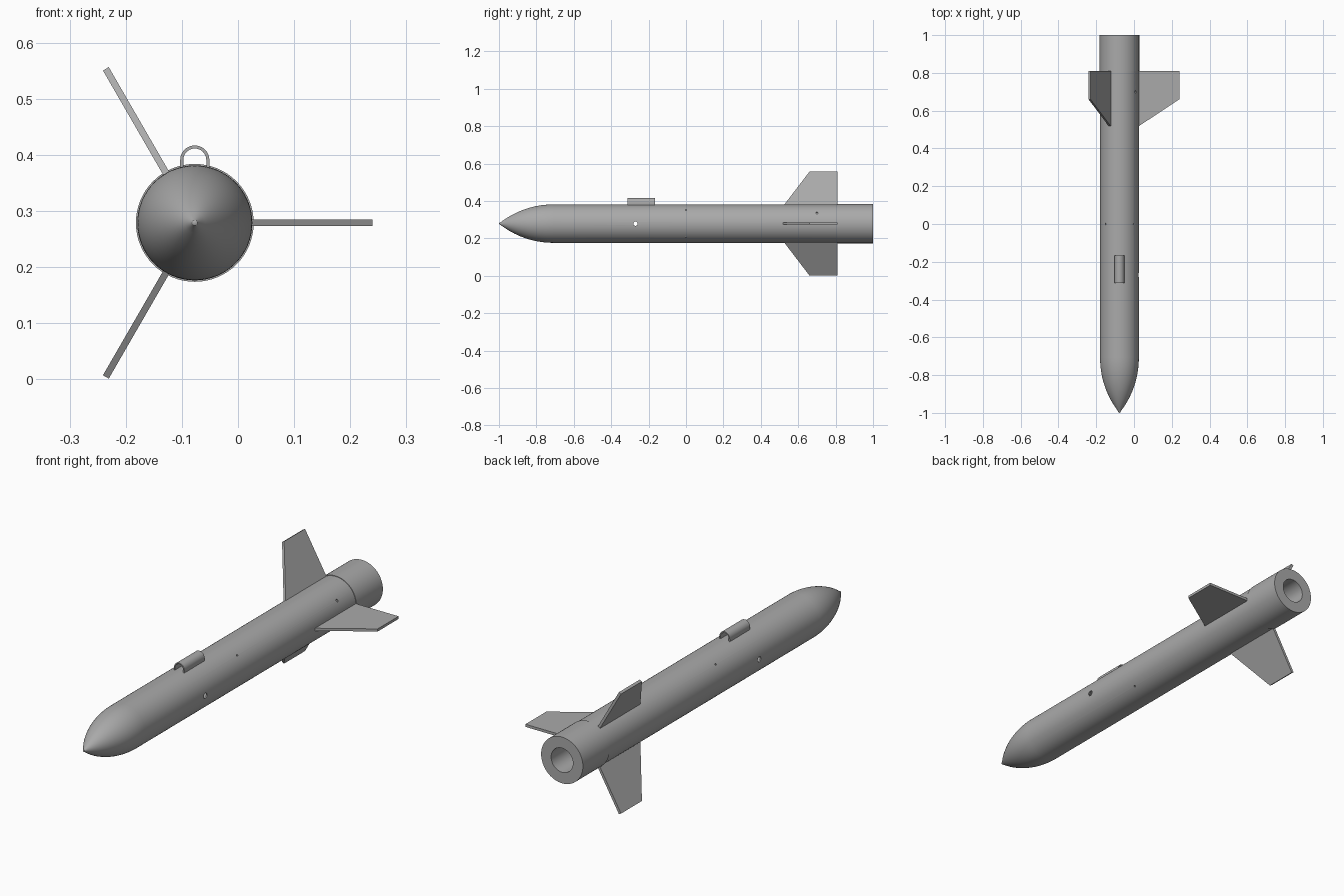
import bpy, bmesh, math
from mathutils import Matrix, Vector

if "Cube" in bpy.data.objects:
    bpy.data.objects.remove(bpy.data.objects["Cube"])

CX, CZ = -0.077, 0.279      # long axis of the rocket, parallel to y
R, R_TAIL = 0.1025, 0.105
SIDES = 64

grey = bpy.data.materials.new("plain grey")
grey.diffuse_color = (0.4, 0.4, 0.4, 1)
grey.use_nodes = True
grey.node_tree.nodes["Principled BSDF"].inputs["Base Color"].default_value = grey.diffuse_color


def finish(name, bm, smooth=True):
    bmesh.ops.recalc_face_normals(bm, faces=bm.faces[:])
    mesh = bpy.data.meshes.new(name)
    bm.to_mesh(mesh)
    bm.free()
    mesh.materials.append(grey)
    ob = bpy.data.objects.new(name, mesh)
    bpy.context.collection.objects.link(ob)
    if smooth:
        bpy.ops.object.select_all(action='DESELECT')
        ob.select_set(True)
        bpy.context.view_layer.objects.active = ob
        bpy.ops.object.shade_smooth_by_angle(angle=math.radians(30))
    return ob


def revolve(name, profile, closed=True):
    """Spin (radius, y) points around the long axis."""
    bm = bmesh.new()
    verts = [bm.verts.new((CX + r, y, CZ)) for r, y in profile]
    pairs = list(zip(verts, verts[1:] + verts[:1])) if closed else list(zip(verts, verts[1:]))
    edges = [bm.edges.new(p) for p in pairs]
    bmesh.ops.spin(bm, geom=verts + edges, cent=(CX, 0, CZ), axis=(0, 1, 0),
                   angle=2 * math.pi, steps=SIDES, use_duplicate=False)
    bmesh.ops.remove_doubles(bm, verts=bm.verts[:], dist=1e-5)
    return finish(name, bm)


def prism(name, outline, to_world, smooth=True):
    """Extrude a flat outline; to_world(a, b, side) maps it for side -1 and 1."""
    bm = bmesh.new()
    lo, hi = [[bm.verts.new(to_world(a, b, s)) for a, b in outline] for s in (-1, 1)]
    bm.faces.new(lo)
    bm.faces.new(hi)
    n = len(outline)
    for i in range(n):
        j = (i + 1) % n
        bm.faces.new((lo[i], lo[j], hi[j], hi[i]))
    return finish(name, bm, smooth)


# Nose cone: tangent ogive with a slightly blunt tip
LENGTH, BASE_Y = 0.29, -0.71
rho = (R * R + LENGTH * LENGTH) / (2 * R)
nose = [(0, -1.0), (0.005, -0.997)]
for i in range(1, 25):
    d = LENGTH * (1 - i / 24)
    nose.append((math.sqrt(rho * rho - d * d) + R - rho, BASE_Y - d))
nose.append((0, BASE_Y))
revolve("nose_cone", nose, closed=False)

# Body tube: thin wall
body = revolve("body_tube", [(R, BASE_Y), (R, 0.81), (R - 0.006, 0.81), (R - 0.006, BASE_Y)])

# Tail ring with the open motor tube inside
revolve("tail_ring", [(R_TAIL, 0.81), (R_TAIL, 1.0), (0.055, 1.0), (0.055, 0.81)])
revolve("motor_tube", [(0.055, 0.5), (0.061, 0.5), (0.061, 0.81), (0.055, 0.81)])
revolve("motor_stop", [(0, 0.495), (0.061, 0.495), (0.061, 0.5), (0, 0.5)], closed=False)

# Small drilled holes: angle around the axis, position, radius
holes = [(0, -0.27, 0.012), (180, -0.27, 0.012), (34, 0.70, 0.006)]
holes += [(a, 0.0, 0.004) for a in (45, 135, 225, 315)]
bm = bmesh.new()
for angle, y, rad in holes:
    a = math.radians(angle)
    out = Vector((math.cos(a), 0, math.sin(a)))
    centre = Vector((CX, y, CZ)) + out * R
    m = Matrix.Translation(centre) @ out.to_track_quat('Z', 'Y').to_matrix().to_4x4()
    bmesh.ops.create_cone(bm, cap_ends=True, segments=16, radius1=rad, radius2=rad,
                          depth=0.04, matrix=m)
cutter = finish("hole_cutter", bm, False)
cutter.hide_render = True
cutter.hide_viewport = True
cut = body.modifiers.new("holes", 'BOOLEAN')
cut.operation = 'DIFFERENCE'
cut.solver = 'EXACT'
cut.object = cutter

# Three swept fins around the tail
fin = [(0.098, 0.515), (0.317, 0.66), (0.317, 0.81), (0.098, 0.81)]
for k in range(3):
    a = k * 2 * math.pi / 3
    ca, sa = math.cos(a), math.sin(a)
    prism(f"fin_{k + 1}", fin,
          lambda r, y, s: (CX + r * ca - s * 0.006 * sa, y, CZ + r * sa + s * 0.006 * ca),
          smooth=False)

# Launch guide: open arch on top of the body
outer, inner, lug_z = 0.026, 0.0205, 0.391
arc = [math.pi * i / 20 for i in range(21)]
arch = [(outer, -0.013)] + [(outer * math.cos(t), outer * math.sin(t)) for t in arc]
arch += [(-outer, -0.013), (-inner, -0.013)]
arch += [(inner * math.cos(t), inner * math.sin(t)) for t in reversed(arc)]
arch += [(inner, -0.013)]
prism("launch_guide", arch, lambda x, z, s: (CX + x, -0.24 + 0.073 * s, lug_z + z))
